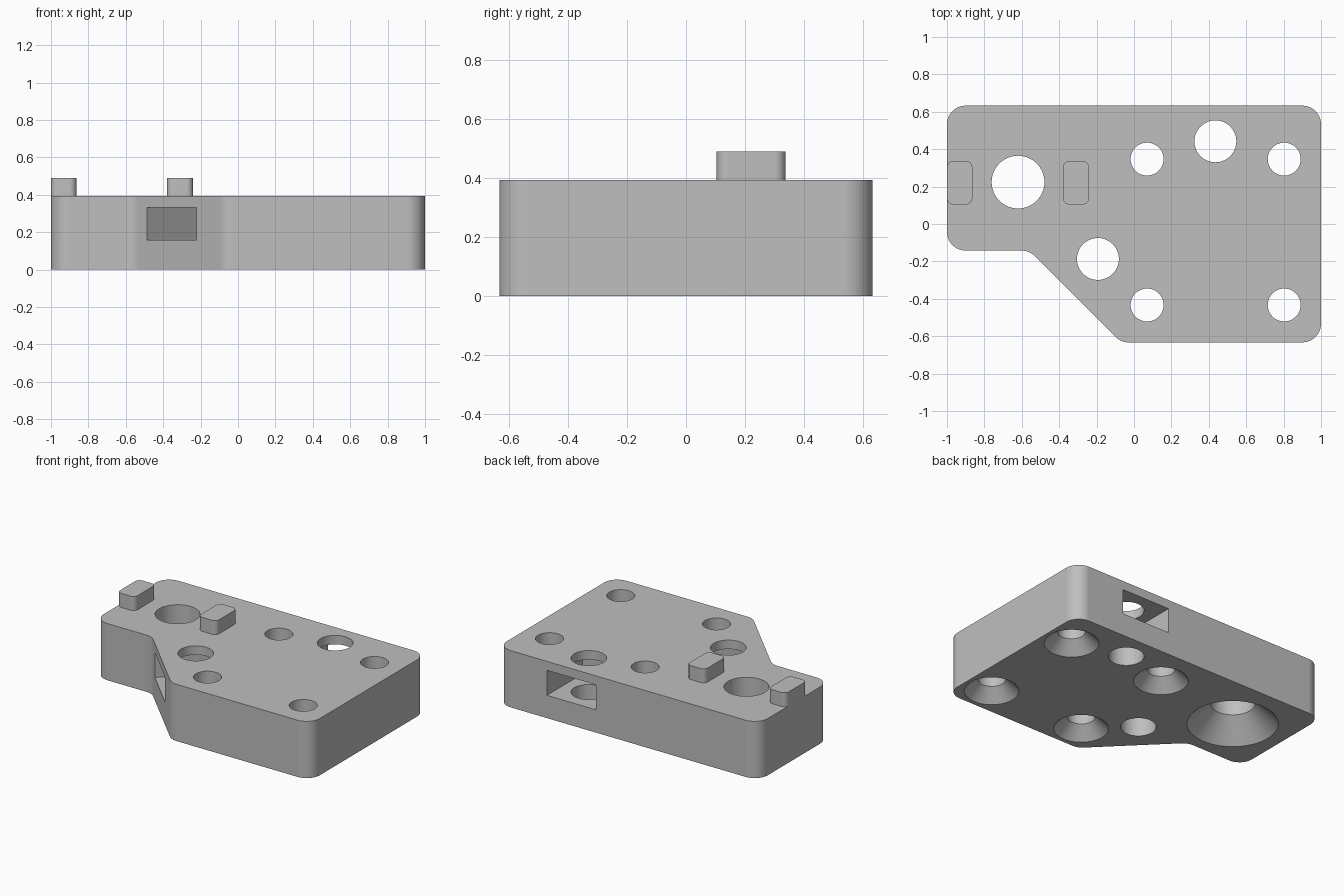
import bpy, bmesh, math
from mathutils import Vector

old = bpy.data.objects.get("Cube")
if old:
    bpy.data.objects.remove(old, do_unlink=True)

TOP = 0.393        # top face of the block
PLAIN, SCREW, LARGE = 0.112, 0.088, 0.141   # hole radii

grey = bpy.data.materials.new("plain_grey")
grey.use_nodes = True
GREY = (0.52, 0.52, 0.52, 1.0)
grey.diffuse_color = GREY
grey.node_tree.nodes["Principled BSDF"].inputs["Base Color"].default_value = GREY


def loft(name, rings):
    """Closed solid through matching rings of points, with flat ends."""
    bm = bmesh.new()
    loops = [[bm.verts.new(p) for p in ring] for ring in rings]
    n = len(loops[0])
    for low, high in zip(loops, loops[1:]):
        for i in range(n):
            j = (i + 1) % n
            bm.faces.new((low[i], low[j], high[j], high[i]))
    bm.faces.new(loops[0][::-1])
    bm.faces.new(loops[-1])
    bmesh.ops.recalc_face_normals(bm, faces=bm.faces)
    mesh = bpy.data.meshes.new(name)
    bm.to_mesh(mesh)
    bm.free()
    mesh.materials.append(grey)
    obj = bpy.data.objects.new(name, mesh)
    bpy.context.collection.objects.link(obj)
    return obj


def rounded(points, radius, steps=10):
    """Polygon outline with every corner filleted."""
    pts = [Vector((x, y, 0)) for x, y in points]
    out = []
    for i, p in enumerate(pts):
        a = (pts[i - 1] - p).normalized()
        b = (pts[(i + 1) % len(pts)] - p).normalized()
        half = a.angle(b) / 2
        centre = p + (a + b).normalized() * radius / math.sin(half)
        u = (p + a * radius / math.tan(half) - centre).normalized()
        w = (p + b * radius / math.tan(half) - centre).normalized()
        out += [centre + u.slerp(w, k / steps) * radius for k in range(steps + 1)]
    return out


def prism(name, outline, z0, z1):
    return loft(name, [[Vector((p.x, p.y, z)) for p in outline] for z in (z0, z1)])


def circle(x, y, z, r, n=64):
    return [Vector((x + r * math.cos(math.tau * i / n),
                    y + r * math.sin(math.tau * i / n), z)) for i in range(n)]


def cut(target, cutter):
    mod = target.modifiers.new("cut", 'BOOLEAN')
    mod.operation = 'DIFFERENCE'
    mod.solver = 'EXACT'
    mod.object = cutter
    bpy.context.view_layer.objects.active = target
    bpy.ops.object.modifier_apply(modifier=mod.name)
    bpy.data.objects.remove(cutter, do_unlink=True)


def finish(obj):
    bpy.ops.object.select_all(action='DESELECT')
    obj.select_set(True)
    bpy.context.view_layer.objects.active = obj
    bpy.ops.object.shade_smooth_by_angle(angle=math.radians(30))
    obj.modifiers.new("even_shading", 'WEIGHTED_NORMAL').keep_sharp = True


# Main block with one corner cut away diagonally
outline = [(-1, 0.633), (-1, -0.142), (-0.56, -0.142),
           (-0.069, -0.633), (1, -0.633), (1, 0.633)]
block = prism("block", rounded(outline, 0.1), 0, TOP)

# Screw holes, countersunk at 45 degrees from below
countersunk = [(x, y, SCREW, 0.172) for x in (0.07, 0.803) for y in (0.347, -0.433)]
countersunk.append((-0.62, 0.224, LARGE, 0.287))
for x, y, r, sink in countersunk:
    cut(block, loft("countersink_cutter", [circle(x, y, -0.05, sink + 0.05),
                                           circle(x, y, sink - r, r),
                                           circle(x, y, 0.6, r)]))

# Plain holes, each crossed by a nut pocket open to the nearest side
for x, y, direction in ((0.435, 0.442, (0, 1, 0)), (-0.193, -0.187, (-1, -1, 0))):
    cut(block, loft("hole_cutter", [circle(x, y, z, PLAIN) for z in (-0.1, 0.6)]))
    out = Vector(direction).normalized()
    side = Vector((-out.y, out.x, 0)) * 0.187
    centre = Vector((x, y, 0))
    inner, outer = centre - out * 0.197, centre + out * 0.4
    pocket = [inner - side, inner + side, outer + side, outer - side]
    cut(block, prism("pocket_cutter", pocket, 0.158, 0.331))
finish(block)

# Locating tabs on either side of the large hole
for name, x0, x1 in (("outer_tab", -1, -0.864), ("inner_tab", -0.38, -0.24)):
    corners = [(x0, 0.104), (x1, 0.104), (x1, 0.337), (x0, 0.337)]
    tab = prism(name, rounded(corners, 0.035, 6), TOP - 0.02, 0.49)
    finish(tab)
